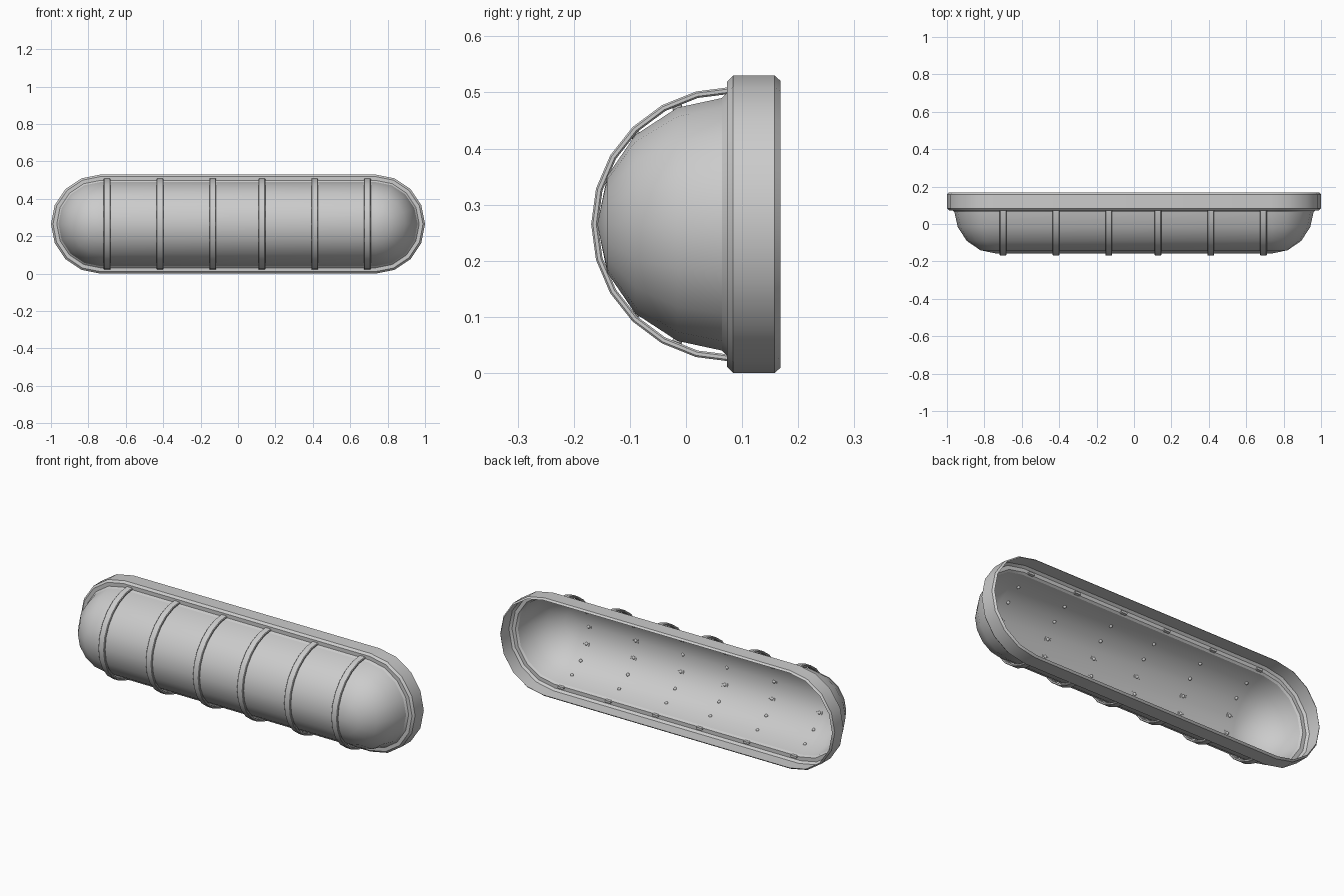
import bpy, bmesh
from math import sin, cos, pi, radians
from mathutils import Vector

if "Cube" in bpy.data.objects:
    bpy.data.objects.remove(bpy.data.objects["Cube"])

CX, CZ = 0.735, 0.265          # cap centre offset, mid height
Y0 = 0.073                     # plane where dome meets rim
RIBS = (-0.70, -0.417, -0.135, 0.128, 0.41, 0.692)


def finish(name, bm, angle=30):
    bmesh.ops.remove_doubles(bm, verts=bm.verts, dist=1e-5)
    bmesh.ops.recalc_face_normals(bm, faces=bm.faces)
    me = bpy.data.meshes.new(name)
    bm.to_mesh(me)
    bm.free()
    ob = bpy.data.objects.new(name, me)
    bpy.context.collection.objects.link(ob)
    bpy.ops.object.select_all(action='DESELECT')
    ob.select_set(True)
    bpy.context.view_layer.objects.active = ob
    bpy.ops.object.shade_smooth_by_angle(angle=radians(angle))
    return ob


def bridge(bm, a, b):
    n = len(a)
    for i in range(n):
        j = (i + 1) % n
        bm.faces.new((a[i], a[j], b[j], b[i]))


def stadium(bm, r, y):
    ring = []
    for side in (1, -1):
        for i in range(9):
            t = -pi / 2 + i * pi / 8
            ring.append(bm.verts.new((side * (CX + r * cos(t)), y, CZ + side * r * sin(t))))
    return ring


def lofted(name, profile):
    bm = bmesh.new()
    rings = [stadium(bm, r, y) for r, y in profile]
    for a, b in zip(rings, rings[1:]):
        bridge(bm, a, b)
    return finish(name, bm)


# Open-backed cover: capsule dome, small flare, ledge and chamfered rim
dome = [(0.225 * sin(i * pi / 8), Y0 - 0.231 * cos(i * pi / 8)) for i in range(4)]
rim = [(0.225, 0.064), (0.234, Y0), (0.254, Y0), (0.265, 0.084),
       (0.265, 0.158), (0.256, 0.168)]
lofted("cover", dome + rim)

# Guard ribs: chamfered strip swept around the dome
W, T, C = 0.018, 0.006, 0.003
SECTION = [(-W, -T + C), (-W + C, -T), (W - C, -T), (W, -T + C),
           (W, T - C), (W - C, T), (-W + C, T), (-W, T - C)]
for n, x in enumerate(RIBS):
    bm = bmesh.new()
    rings = []
    for i in range(13):
        t = -pi / 2 + i * pi / 12
        rings.append([bm.verts.new((x + u, 0.083 - (0.246 + v) * cos(t), CZ + (0.239 + v) * sin(t)))
                      for u, v in SECTION])
    for a, b in zip(rings, rings[1:]):
        bridge(bm, a, b)
    bm.faces.new(rings[0])
    bm.faces.new(rings[-1])
    finish(f"guard_rib_{n + 1}", bm)

# Small studs joining the ribs to the dome
bm = bmesh.new()
for x in RIBS:
    for i in range(-3, 4):
        t = i * pi / 8
        p = Vector((x, Y0 - 0.231 * cos(t), CZ + 0.225 * sin(t)))
        new = bmesh.ops.create_uvsphere(bm, u_segments=8, v_segments=6, radius=0.009)
        bmesh.ops.translate(bm, verts=new["verts"], vec=p)
finish("studs", bm, 60)
